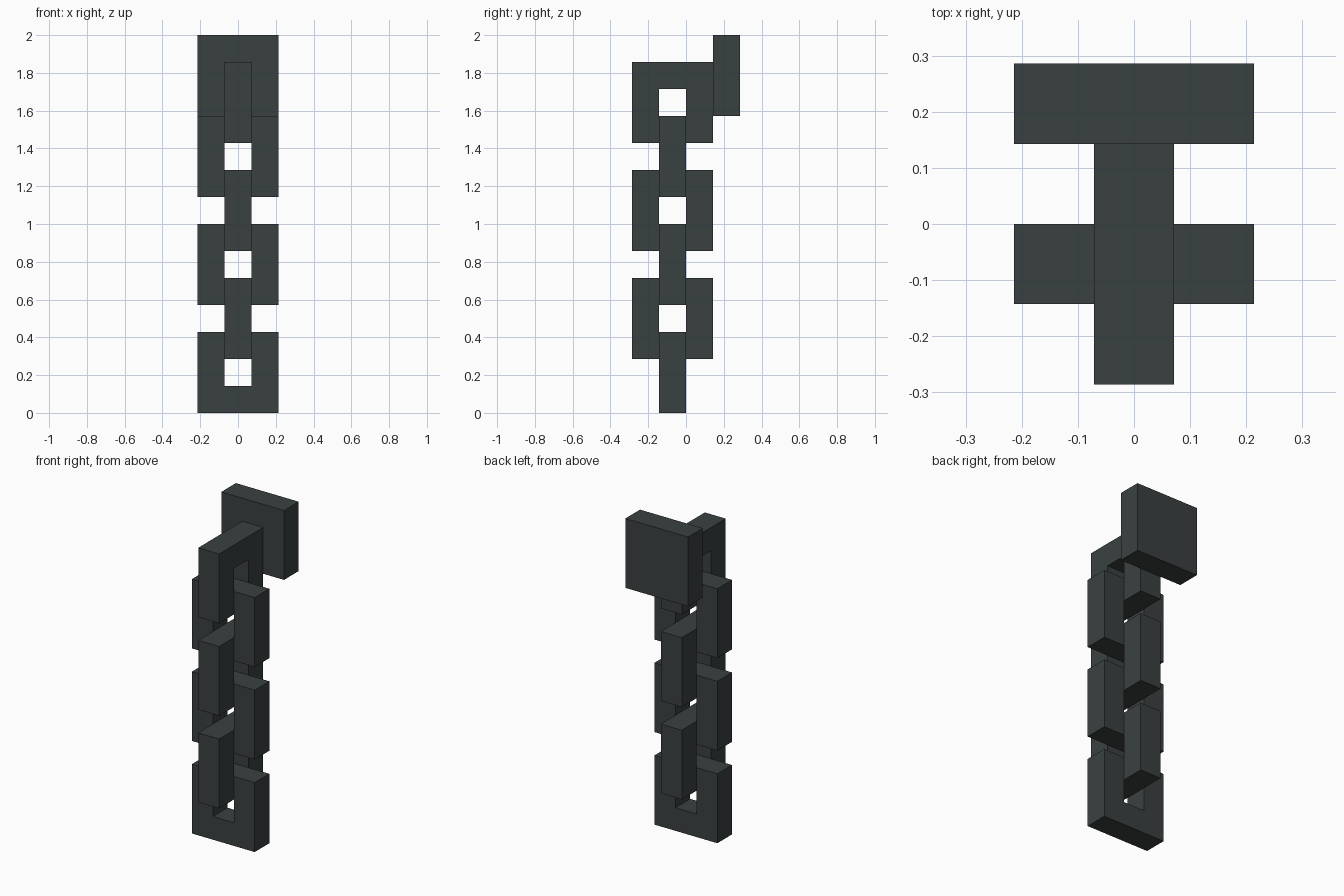
import bpy
import bmesh
from mathutils import Matrix, Vector
from math import pi

if "Cube" in bpy.data.objects:
    bpy.data.objects.remove(bpy.data.objects["Cube"])

U = 2 / 14  # one bar thickness; the whole chain is 14 bars tall

iron = bpy.data.materials.new("dark iron")
iron.diffuse_color = (0.042, 0.051, 0.051, 1)
iron.use_nodes = True
iron.node_tree.nodes["Principled BSDF"].inputs["Base Color"].default_value = iron.diffuse_color


def add_object(name, bm, location):
    bmesh.ops.recalc_face_normals(bm, faces=bm.faces)
    mesh = bpy.data.meshes.new(name)
    bm.to_mesh(mesh)
    bm.free()
    mesh.materials.append(iron)
    obj = bpy.data.objects.new(name, mesh)
    obj.location = location
    bpy.context.collection.objects.link(obj)


def add_link(name, z, turned):
    """Square ring, 3 bars wide and tall, one bar thick, with a square hole."""
    bm = bmesh.new()
    corners = [(-1, -1), (1, -1), (1, 1), (-1, 1)]
    outer, inner = [[bm.verts.new((x * r * U, -U / 2, y * r * U)) for x, y in corners]
                    for r in (1.5, 0.5)]
    faces = [bm.faces.new((outer[i], outer[(i + 1) % 4], inner[(i + 1) % 4], inner[i]))
             for i in range(4)]
    ext = bmesh.ops.extrude_face_region(bm, geom=faces, use_keep_orig=True)
    moved = [g for g in ext["geom"] if isinstance(g, bmesh.types.BMVert)]
    bmesh.ops.translate(bm, verts=moved, vec=Vector((0, U, 0)))
    if turned:
        bmesh.ops.rotate(bm, verts=bm.verts, matrix=Matrix.Rotation(pi / 2, 3, 'Z'))
    add_object(name, bm, (0, -U / 2, z))


# Six interlocked links, alternately facing front and side
for i in range(6):
    add_link(f"chain_link_{i + 1}", (2 * i + 1.5) * U, i % 2 == 1)

# Mounting plate behind the top link
bm = bmesh.new()
bmesh.ops.create_cube(bm, size=1)
bmesh.ops.scale(bm, verts=bm.verts, vec=(3 * U, U, 3 * U))
add_object("mounting_plate", bm, (0, 1.5 * U, 12.5 * U))
